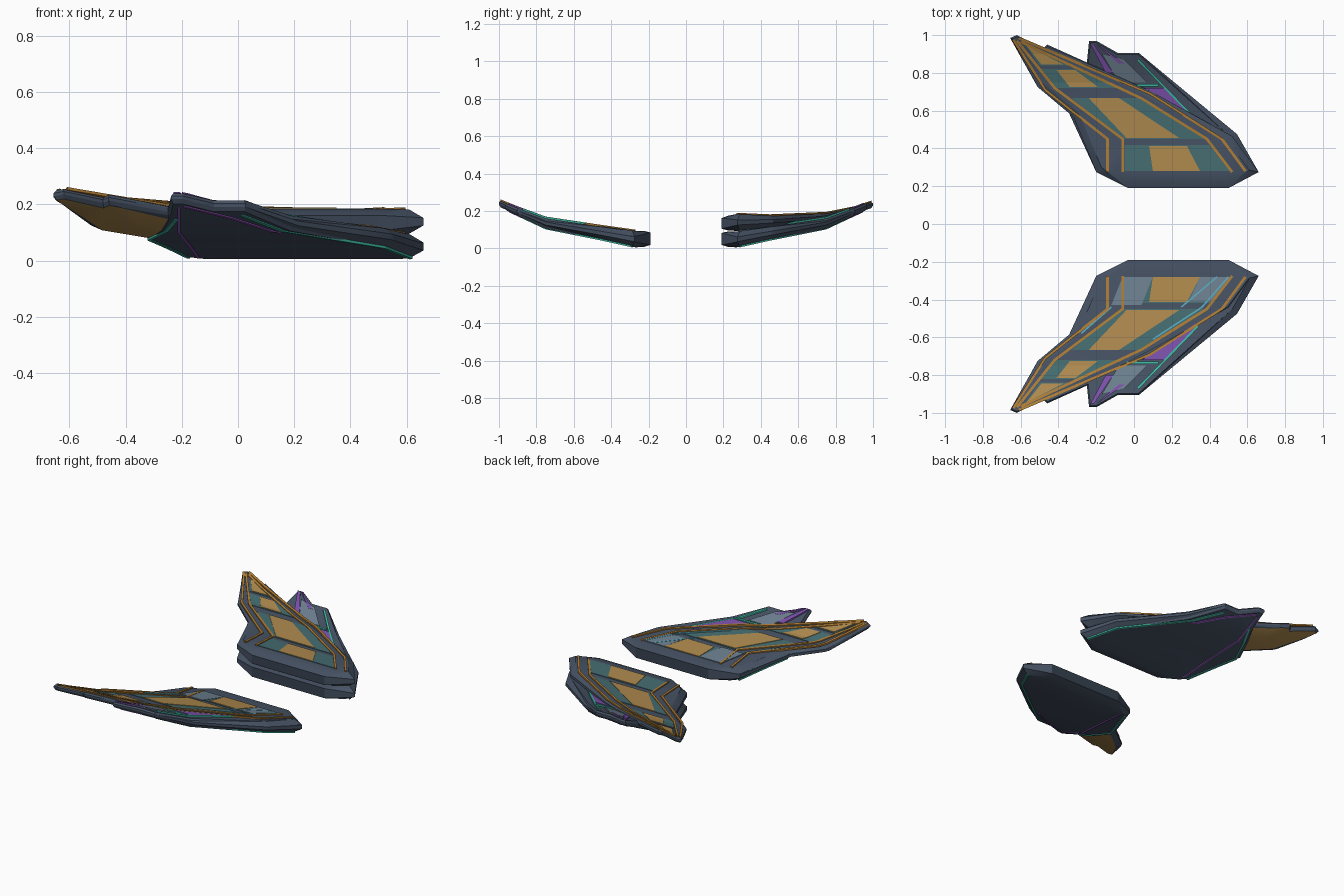
import bpy, bmesh
from mathutils import Vector

cube = bpy.data.objects.get("Cube")
if cube:
    bpy.data.objects.remove(cube)


def material(name, rgb):
    m = bpy.data.materials.new(name)
    m.use_nodes = True
    m.diffuse_color = (*rgb, 1)
    m.node_tree.nodes["Principled BSDF"].inputs["Base Color"].default_value = (*rgb, 1)
    return m


navy = material("slate navy", (.06, .083, .125))
dark = material("dark root", (.038, .054, .082))
gold = material("gold panel", (.42, .25, .075))
orange = material("orange rail", (.42, .2, .035))
teal = material("teal panel", (.058, .15, .16))
grey = material("steel grey panel", (.15, .21, .27))
purple = material("purple panel", (.2, .08, .4))
violet = material("bright purple line", (.32, .1, .55))
mint = material("mint line", (.05, .48, .36))
cyan = material("cyan line", (.1, .4, .52))

# Spanwise height profiles: distance from centre, underside, topside
LOW = [(.19, .01, .09), (.27, .005, .09), (.45, .045, .115),
       (.75, .105, .16), (.9, .175, .215), (1, .22, .255)]
RAISED = [(.19, .095, .165), (.27, .09, .18), (.45, .11, .172),
          (.75, .14, .185), (.9, .18, .215), (1, .215, .248)]


def heights(table, y):
    y = min(max(y, table[0][0]), 1)
    for (a, b0, t0), (c, b1, t1) in zip(table, table[1:]):
        if y <= c:
            k = (y - a) / (c - a)
            return b0 + (b1 - b0) * k, t0 + (t1 - t0) * k


def offset(points, dist, closed=False):
    """Shift a path sideways to its left with mitred corners."""
    pts = [Vector(p) for p in points]
    n, out = len(pts), []
    for i, p in enumerate(pts):
        sides = []
        if closed or i > 0:
            sides.append(p - pts[i - 1])
        if closed or i < n - 1:
            sides.append(pts[(i + 1) % n] - p)
        normals = [Vector((-s.y, s.x)).normalized() for s in sides]
        m = sum(normals, Vector((0, 0))).normalized()
        out.append(p + m * dist(p) / max(m.dot(normals[0]), .5))
    return out


def finish(bm, name, mats, side, height, rule=None, smooth=False):
    """Cut at the span stations, colour, bend to the profile and place on its side."""
    bmesh.ops.triangulate(bm, faces=bm.faces[:])
    for y in (.27, .45, .58, .75, .9):
        bmesh.ops.bisect_plane(bm, geom=bm.verts[:] + bm.edges[:] + bm.faces[:],
                               plane_co=(0, y, 0), plane_no=(0, 1, 0))
    if rule:
        bmesh.ops.recalc_face_normals(bm, faces=bm.faces[:])
        bm.normal_update()
        for f in bm.faces:
            f.material_index = rule(f)
    for v in bm.verts:
        v.co.z = height(v.co.y, v.co.z)
        v.co.y *= side
    bmesh.ops.recalc_face_normals(bm, faces=bm.faces[:])
    mesh = bpy.data.meshes.new(name)
    bm.to_mesh(mesh)
    bm.free()
    for m in mats:
        mesh.materials.append(m)
    obj = bpy.data.objects.new(name, mesh)
    bpy.context.collection.objects.link(obj)
    if smooth:
        bpy.ops.object.select_all(action='DESELECT')
        obj.select_set(True)
        bpy.context.view_layer.objects.active = obj
        bpy.ops.object.shade_smooth_by_angle(angle=.4)


def slab(name, outline, table, side, rule, lift=0):
    """Wing body: a rim with chamfered upper and lower edges."""
    bm = bmesh.new()
    inner = offset(outline, lambda p: .035 if p.y < .8 else .008, True)
    rim = [.8 if p[1] < .2 else .3 for p in outline]
    rings = [[bm.verts.new((p[0], p[1], s * w)) for p, w in zip(loop, ws)]
             for loop, ws, s in ((inner, [1] * len(rim), -1), (outline, rim, -1),
                                 (outline, rim, 1), (inner, [1] * len(rim), 1))]
    bm.faces.new(rings[0][::-1])
    bm.faces.new(rings[-1])
    n = len(outline)
    for a, b in zip(rings, rings[1:]):
        for i in range(n):
            j = (i + 1) % n
            bm.faces.new((a[i], a[j], b[j], b[i]))

    def height(y, w):
        b, t = heights(table, y)
        return (b + t) / 2 + w * (t - b) / 2 + lift
    finish(bm, name, [navy, dark, gold], side, height, rule, True)


def plates(name, polys, mat, table, side, thick, under=False):
    """Thin plates that follow the top or underside of a wing."""
    bm = bmesh.new()
    for poly in polys:
        low, high = [[bm.verts.new((p[0], p[1], z)) for p in poly]
                     for z in (-.005 if under else 0, thick)]
        bm.faces.new(low[::-1])
        bm.faces.new(high)
        for i in range(len(poly)):
            j = (i + 1) % len(poly)
            bm.faces.new((low[i], low[j], high[j], high[i]))

    def height(y, z):
        b, t = heights(table, y)
        return b - z if under else t + z
    finish(bm, name, [mat], side, height)


def ribbons(paths, width=.014):
    """Quads along each path."""
    quads = []
    for p in paths:
        l = offset(p, lambda q: width / 2)
        r = offset(p, lambda q: -width / 2)
        quads += [(l[i], r[i], r[i + 1], l[i + 1]) for i in range(len(l) - 1)]
    return quads


ROOT = [(-.03, .19), (.5, .19), (.66, .275)]
UPPER = ROOT + [(.52, .465), (.085, .705), (-.46, .95), (-.48, .93), (-.62, 1),
                (-.656, .985), (-.51, .725), (-.32, .566), (-.2, .275)]
LOWER = ROOT + [(.545, .476), (.026, .905), (-.085, .905), (-.196, .968),
                (-.238, .968), (-.25, .85), (-.35, .6), (-.2, .275)]

# Upper wing decoration
RAILS = [[(-.61, .985), (.085, .69), (.465, .45), (.59, .28)],
         [(-.6, .965), (.04, .665), (.386, .45), (.52, .275)],
         [(-.64, .975), (-.47, .71), (-.14, .45), (-.14, .275)],
         [(-.62, .97), (-.42, .72), (-.06, .45), (-.06, .275)]]
TEAL = [[(-.05, .28), (.51, .28), (.4, .418), (-.05, .418)],
        [(-.07, .45), (.38, .45), (.04, .667), (-.33, .667)],
        [(-.41, .72), (-.06, .72), (-.28, .82), (-.49, .82)],
        [(-.5, .84), (-.34, .84), (-.58, .955)]]
GOLD = [[(.1, .28), (.35, .28), (.28, .413), (.08, .413)],
        [(-.04, .455), (.24, .455), (-.08, .667), (-.24, .667)],
        [(-.34, .725), (-.19, .725), (-.31, .815), (-.41, .815)],
        [(-.49, .845), (-.375, .845), (-.57, .945)]]

# Lower wing decoration
GREY = [[(-.06, .28), (.1, .28), (.04, .43), (-.12, .43)],
        [(.35, .28), (.52, .28), (.42, .41), (.29, .41)],
        [(-.17, .9), (-.08, .75), (.07, .75), (-.05, .87)]]
PURPLE = [[(.04, .72), (.16, .72), (.34, .53), (.32, .53), (.14, .66)],
          [(-.23, .95), (-.21, .95), (-.11, .8), (-.15, .8)],
          [(-.2, .95), (-.18, .94), (-.05, .85), (-.08, .85)]]
MINT = [[(.02, .87), (.34, .54)], [(-.04, .735), (.13, .735)]]
CYAN = [[(.5, .28), (.36, .44), (.1, .61)], [(.44, .28), (.25, .44)],
        [(-.12, .44), (-.28, .58)]]
EDGE = offset(LOWER, lambda p: .032, True)
UNDER_MINT = [EDGE[2:5], EDGE[8:]]
UNDER_VIOLET = [[(-.21, .93), (-.21, .74), (-.14, .3)],
                [(-.19, .94), (-.02, .85), (.15, .73)]]


def hull_rule(f):
    """Dark flat face at the root, navy elsewhere."""
    return int(f.normal.y < -.99)


def gold_tip_rule(f):
    """As the hull, with a gold underside near the tip."""
    if f.normal.z < -.99 and f.calc_center_median().y > .58:
        return 2
    return hull_rule(f)


# One pair is folded together; the other pair is spread apart
for side, table, tag in ((-1, LOW, "front"), (1, RAISED, "back")):
    slab(tag + "_lower_wing", LOWER, LOW, side, hull_rule)
    plates(tag + "_grey_panels", GREY, grey, LOW, side, .008)
    plates(tag + "_purple_panels", PURPLE, purple, LOW, side, .009)
    plates(tag + "_mint_lines", ribbons(MINT, .012), mint, LOW, side, .0095)
    plates(tag + "_cyan_lines", ribbons(CYAN, .008), cyan, LOW, side, .0095)
    plates(tag + "_underside_mint_lines", ribbons(UNDER_MINT, .012), mint,
           LOW, side, .004, True)
    plates(tag + "_underside_purple_lines", ribbons(UNDER_VIOLET, .01), violet,
           LOW, side, .004, True)
    slab(tag + "_upper_wing", UPPER, table, side, gold_tip_rule, .003)
    plates(tag + "_teal_panels", TEAL, teal, table, side, .006)
    plates(tag + "_gold_panels", GOLD, gold, table, side, .009)
    plates(tag + "_orange_rails", ribbons(RAILS), orange, table, side, .0098)
